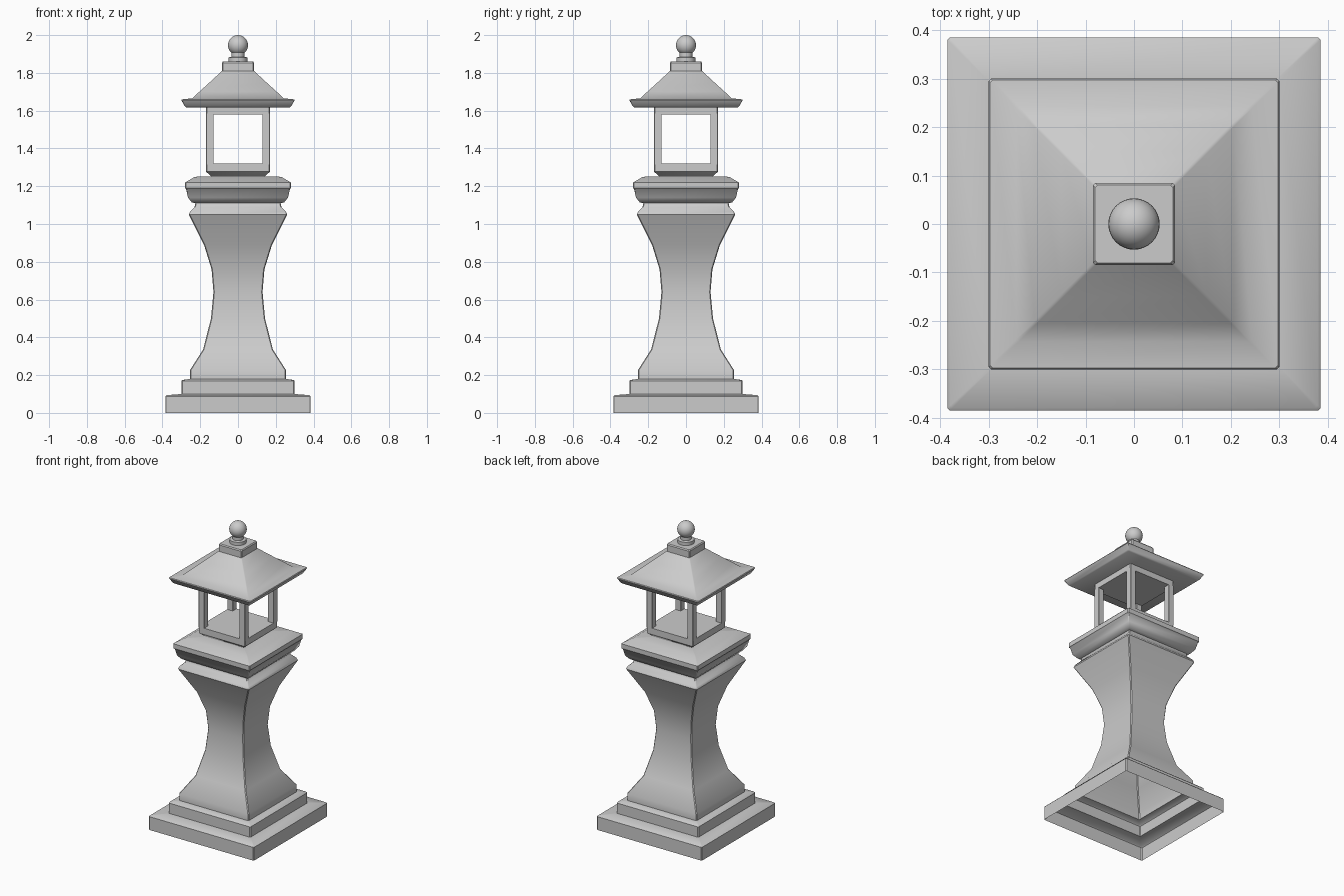
import bpy, bmesh, math

if "Cube" in bpy.data.objects:
    bpy.data.objects.remove(bpy.data.objects["Cube"])


def finish(bm, name, angle=35):
    bmesh.ops.recalc_face_normals(bm, faces=bm.faces)
    mesh = bpy.data.meshes.new(name)
    bm.to_mesh(mesh)
    bm.free()
    ob = bpy.data.objects.new(name, mesh)
    bpy.context.collection.objects.link(ob)
    bpy.ops.object.select_all(action='DESELECT')
    bpy.context.view_layer.objects.active = ob
    ob.select_set(True)
    bpy.ops.object.shade_smooth_by_angle(angle=math.radians(angle))
    return ob


def square_ring(h, c):
    """Square outline of half width h with corners chamfered by c."""
    pts = [(h, -h + c), (h, h - c)]
    out = []
    for _ in range(4):
        out += pts
        pts = [(-y, x) for x, y in pts]
    return out


def round_ring(r, n=32):
    return [(r * math.cos(2 * math.pi * i / n), r * math.sin(2 * math.pi * i / n))
            for i in range(n)]


def loft(name, profile, ring, bottom=True, centre=(0, 0)):
    """Stack rings of the given (half width, z) profile."""
    bm = bmesh.new()
    rings = [[bm.verts.new((x + centre[0], y + centre[1], z)) for x, y in ring(h)]
             for h, z in profile]
    for a, b in zip(rings, rings[1:]):
        n = len(a)
        for i in range(n):
            j = (i + 1) % n
            bm.faces.new((a[i], a[j], b[j], b[i]))
    bm.faces.new(rings[-1])
    if bottom:
        bm.faces.new(rings[0][::-1])
    return finish(bm, name)


def soft_square(h):
    return square_ring(h, 0.005)


# Stepped base, waisted column and capital: one shell, open underneath
pedestal = [
    (0.385, 0), (0.385, 0.088), (0.379, 0.094), (0.30, 0.10),
    (0.30, 0.168), (0.294, 0.174), (0.255, 0.18), (0.255, 0.225),
    (0.185, 0.335), (0.143, 0.50), (0.13, 0.64), (0.14, 0.76),
    (0.18, 0.89), (0.26, 1.05),
    (0.254, 1.065), (0.23, 1.09), (0.226, 1.11),
    (0.245, 1.115), (0.265, 1.14), (0.275, 1.185), (0.28, 1.19),
    (0.28, 1.22), (0.228, 1.25), (0.13, 1.252)]
loft("pedestal", pedestal, soft_square, bottom=False)

# Lantern chamber: floor, four posts, ceiling
loft("lantern_floor", [(0.14, 1.25), (0.17, 1.278), (0.17, 1.32)], soft_square)
for i, (sx, sy) in enumerate([(1, 1), (-1, 1), (-1, -1), (1, -1)]):
    loft(f"lantern_post_{i + 1}", [(0.0205, 1.315), (0.0205, 1.585)],
         lambda h: square_ring(h, 0.002), centre=(sx * 0.1495, sy * 0.1495))
loft("lantern_ceiling", [(0.17, 1.58), (0.17, 1.625)], soft_square)

# Flared roof with square cap
roof = [(0.275, 1.618), (0.282, 1.624), (0.30, 1.655), (0.297, 1.66),
        (0.243, 1.665), (0.205, 1.70), (0.15, 1.75), (0.085, 1.81),
        (0.085, 1.853), (0.08, 1.86)]
loft("roof", roof, soft_square)

# Finial neck and ball
loft("finial_neck", [(0.05, 1.855), (0.05, 1.882), (0.034, 1.885), (0.034, 1.91)],
     round_ring)
bm = bmesh.new()
bmesh.ops.create_uvsphere(bm, u_segments=32, v_segments=16, radius=0.053)
bmesh.ops.translate(bm, verts=bm.verts, vec=(0, 0, 1.947))
finish(bm, "finial_ball")
